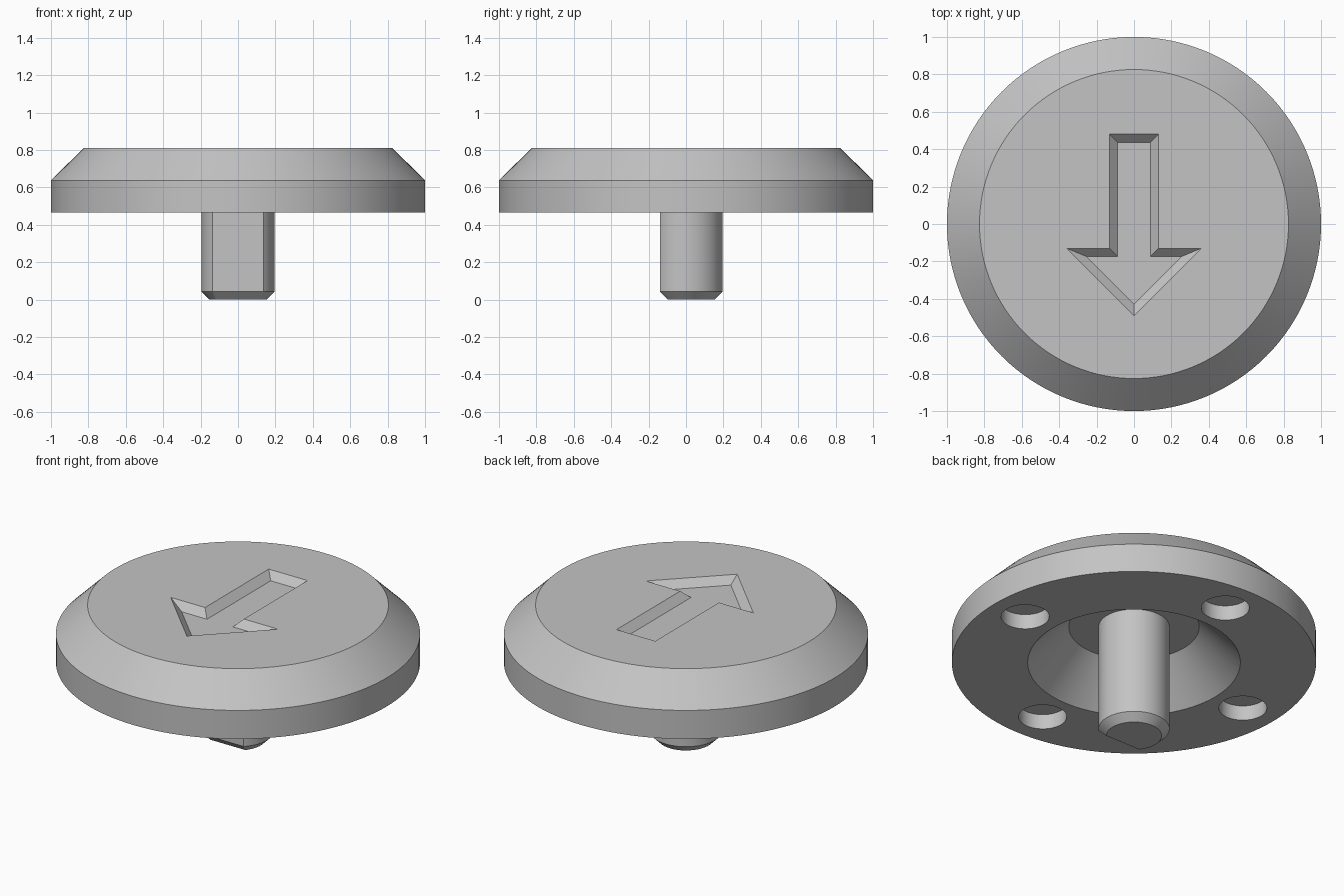
import bpy
import bmesh
from math import sin, cos, pi, tau, asin

cube = bpy.data.objects.get("Cube")
if cube:
    bpy.data.objects.remove(cube, do_unlink=True)

SEGMENTS = 128
BOTTOM, SHOULDER, TOP = 0.465, 0.638, 0.81
BEVEL = 0.043

grey = bpy.data.materials.new("plain grey")
grey.use_nodes = True
grey.diffuse_color = (0.55, 0.55, 0.55, 1)
grey.node_tree.nodes["Principled BSDF"].inputs["Base Color"].default_value = grey.diffuse_color


def loft(name, loops):
    """Skin a stack of matching closed loops and cap both ends."""
    bm = bmesh.new()
    rings = [[bm.verts.new(p) for p in loop] for loop in loops]
    for a, b in zip(rings, rings[1:]):
        for i in range(len(a)):
            j = (i + 1) % len(a)
            bm.faces.new((a[i], a[j], b[j], b[i]))
    bm.faces.new(rings[0])
    bm.faces.new(rings[-1])
    bmesh.ops.recalc_face_normals(bm, faces=bm.faces)
    mesh = bpy.data.meshes.new(name)
    bm.to_mesh(mesh)
    bm.free()
    mesh.materials.append(grey)
    obj = bpy.data.objects.new(name, mesh)
    bpy.context.collection.objects.link(obj)
    return obj


def circle(radius, z, x=0, y=0, count=SEGMENTS):
    return [(x + radius * cos(tau * i / count), y + radius * sin(tau * i / count), z)
            for i in range(count)]


def d_section(radius, flat, z, count=64):
    """Round section cut flat on its front side."""
    start = -asin(flat / radius)
    sweep = pi - 2 * start
    return [(radius * cos(start + sweep * i / count),
             radius * sin(start + sweep * i / count), z) for i in range(count + 1)]


def arrow(inset, z):
    """Arrow outline pointing to the front, shrunk evenly by inset."""
    half, back, neck = 0.13 - inset, 0.48 - inset, -0.13 - inset
    tip = -0.49 + inset * 2 ** 0.5
    wing = neck - tip
    side = [(half, back), (half, neck), (wing, neck)]
    outline = side + [(0, tip)] + [(-x, y) for x, y in reversed(side)]
    return [(x, y, z) for x, y in outline]


def cut(target, cutter):
    cutter.hide_render = True
    mod = target.modifiers.new("cut", "BOOLEAN")
    mod.operation, mod.solver, mod.object = "DIFFERENCE", "EXACT", cutter
    bpy.context.view_layer.objects.active = target
    bpy.ops.object.modifier_apply(modifier=mod.name)
    bpy.data.objects.remove(cutter, do_unlink=True)


def smooth(obj):
    bpy.ops.object.select_all(action="DESELECT")
    obj.select_set(True)
    bpy.context.view_layer.objects.active = obj
    bpy.ops.object.shade_smooth_by_angle(angle=pi / 7)


# Round cap with a sloped rim and a conical hollow underneath
cap = loft("button_cap", [circle(0.358, 0.69), circle(0.584, BOTTOM), circle(1, BOTTOM),
                          circle(1, SHOULDER), circle(0.826, TOP)])

# Sunken arrow with sloped walls, extended above the top by the same slope
cut(cap, loft("arrow_cutter", [arrow(BEVEL, TOP - BEVEL), arrow(-0.02, TOP + 0.02)]))

# Four shallow holes around the underside
for k in range(4):
    x, y = 0.78 * cos(k * pi / 2), 0.78 * sin(k * pi / 2)
    cut(cap, loft("hole_cutter", [circle(0.132, BOTTOM - 0.1, x, y, 48),
                                  circle(0.132, BOTTOM + 0.09, x, y, 48)]))
smooth(cap)

# Stem with a flat front and a chamfered end
stem = loft("stem", [d_section(0.195 - BEVEL, 0.14 - BEVEL, 0),
                     d_section(0.195, 0.14, BEVEL), d_section(0.195, 0.14, 0.7)])
smooth(stem)
